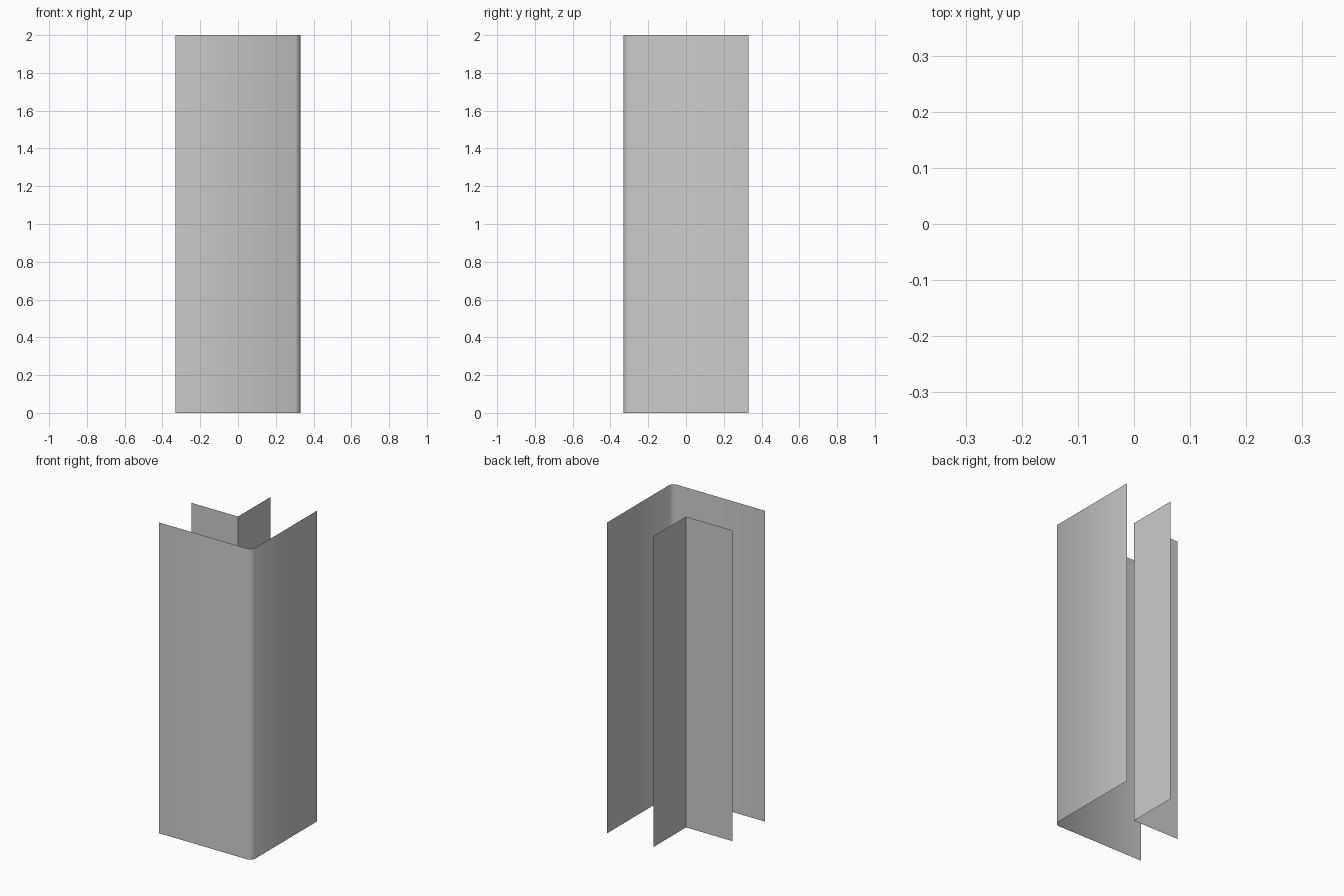
import bpy

if "Cube" in bpy.data.objects:
    bpy.data.objects.remove(bpy.data.objects["Cube"])

HEIGHT = 2.0
S = 0.33      # half width of the corner section
C = 0.025     # chamfer on the outer corner


def sheet(name, profile, smooth):
    """Extrude an open plan profile straight up into an open sheet."""
    n = len(profile)
    verts = [(x, y, z) for z in (0, HEIGHT) for x, y in profile]
    faces = [(i, i + 1, n + i + 1, n + i) for i in range(n - 1)]
    mesh = bpy.data.meshes.new(name)
    mesh.from_pydata(verts, [], faces)
    for p in mesh.polygons:
        p.use_smooth = smooth
    obj = bpy.data.objects.new(name, mesh)
    bpy.context.collection.objects.link(obj)
    return obj


# Outer walls with a softened front right corner
sheet("outer_wall", [(-S, -S), (S - C, -S), (S, -S + C), (S, S)], True)

# Inner walls with a crisp corner at the centre, facing back and left
sheet("inner_wall", [(0, S), (0, 0), (-S, 0)], False)
